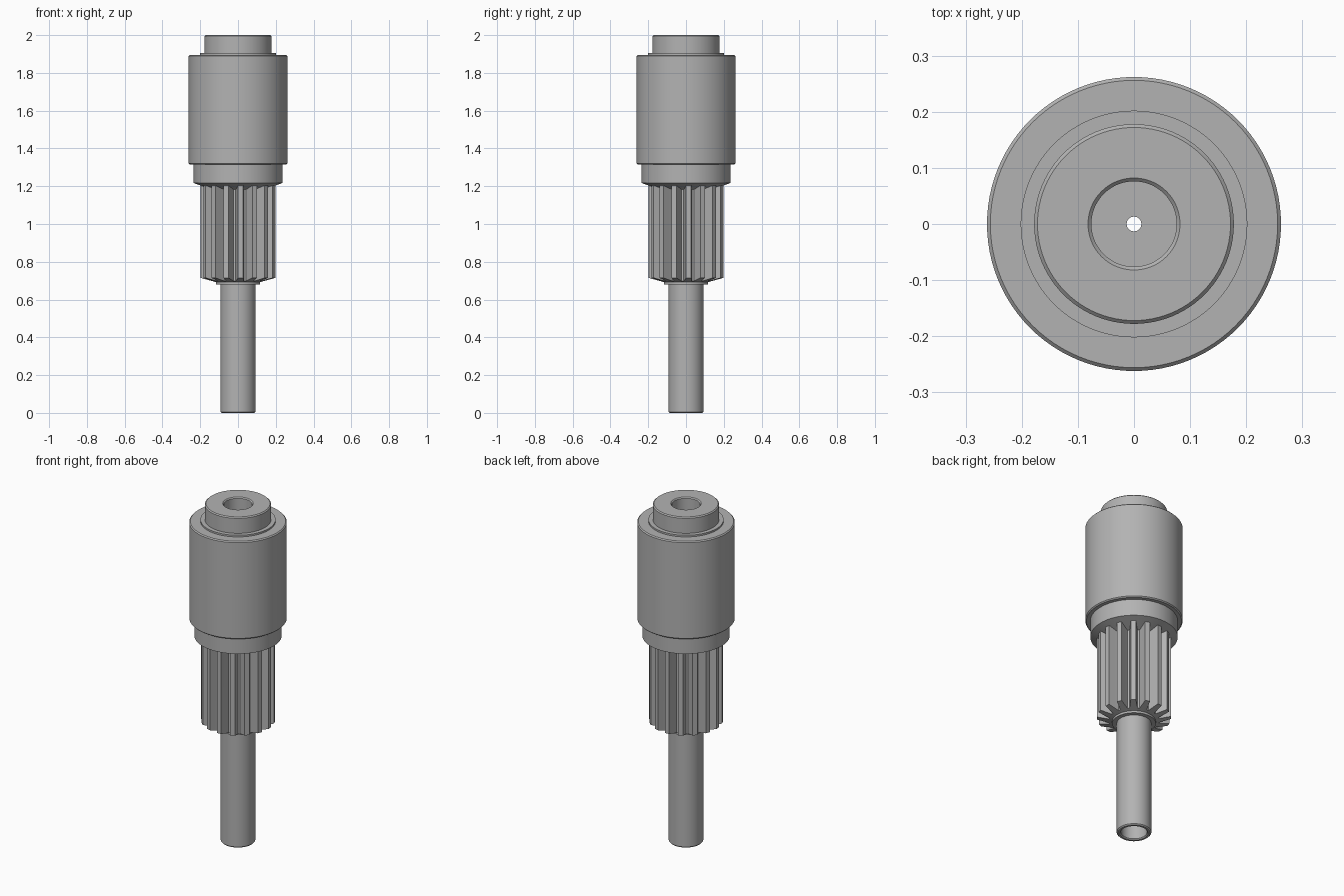
import bpy, bmesh, math

cube = bpy.data.objects.get("Cube")
if cube:
    bpy.data.objects.remove(cube, do_unlink=True)

steel = bpy.data.materials.new("grey steel")
steel.use_nodes = True
colour = (0.45, 0.45, 0.45, 1)
steel.diffuse_color = colour
steel.node_tree.nodes["Principled BSDF"].inputs["Base Color"].default_value = colour


def finish(name, bm):
    bmesh.ops.recalc_face_normals(bm, faces=bm.faces)
    mesh = bpy.data.meshes.new(name)
    bm.to_mesh(mesh)
    bm.free()
    mesh.materials.append(steel)
    ob = bpy.data.objects.new(name, mesh)
    bpy.context.collection.objects.link(ob)
    bpy.ops.object.select_all(action='DESELECT')
    ob.select_set(True)
    bpy.context.view_layer.objects.active = ob
    bpy.ops.object.shade_smooth_by_angle(angle=math.radians(25))


def bridge(bm, a, b):
    n = len(a)
    for i in range(n):
        j = (i + 1) % n
        bm.faces.new((a[i], a[j], b[j], b[i]))


def lathe(name, profile, steps=96):
    """Turn a closed (radius, height) profile around z."""
    bm = bmesh.new()
    turn = [2 * math.pi * i / steps for i in range(steps)]
    rings = [[bm.verts.new((r * math.cos(a), r * math.sin(a), z)) for a in turn]
             for r, z in profile]
    for k, ring in enumerate(rings):
        bridge(bm, ring, rings[(k + 1) % len(rings)])
    finish(name, bm)


PIN = 0.013     # narrow hole along the whole axis
C = 0.006       # edge chamfer

# Hollow lower shaft
lathe("shaft", [(0.093 - C, 0), (0.093, C), (0.093, 1.7), (PIN, 1.7),
                (PIN, 0.4), (0.07, 0.4), (0.07, C), (0.07 + C, 0)])

# Small shoulder under the gear
lathe("gear_hub", [(0.09, 0.68), (0.117, 0.68), (0.117, 0.72), (0.09, 0.72)])

# Collar with a conical underside
lathe("collar", [(0.09, 1.165), (0.235, 1.217), (0.235, 1.33), (0.09, 1.33)])

# Main clutch body
lathe("clutch_body", [(0.09, 1.315), (0.262 - C, 1.315), (0.262, 1.315 + C),
                      (0.262, 1.895 - C), (0.262 - C, 1.895), (0.09, 1.895)])

# Thin step on top of the body
lathe("top_washer", [(0.09, 1.88), (0.202, 1.88), (0.202, 1.905), (0.09, 1.905)])

# Top neck with a chamfered bore
lathe("top_neck", [(PIN, 1.69), (0.178, 1.69), (0.178, 2 - C), (0.178 - C, 2),
                   (0.076 + C, 2), (0.076, 2 - C), (0.076, 1.75), (PIN, 1.75)])

# Pinion gear: tooth outline with a chamfered lower end
TEETH = 16
PHASE = math.radians(4)
TOOTH = [(-9, 0.137), (-6.5, 0.16), (-4, 0.199), (4, 0.199), (6.5, 0.16), (9, 0.137)]
bm = bmesh.new()
inner, low, high = [], [], []
for t in range(TEETH):
    for deg, r in TOOTH:
        a = PHASE + 2 * math.pi * t / TEETH + math.radians(deg)
        x, y = math.cos(a), math.sin(a)
        inner.append(bm.verts.new((x * 0.1, y * 0.1, 0.688)))
        low.append(bm.verts.new((x * r, y * r, 0.688 + 0.27 * (r - 0.1))))
        high.append(bm.verts.new((x * r, y * r, 1.25)))
bridge(bm, inner, low)
bridge(bm, low, high)
finish("pinion_gear", bm)
